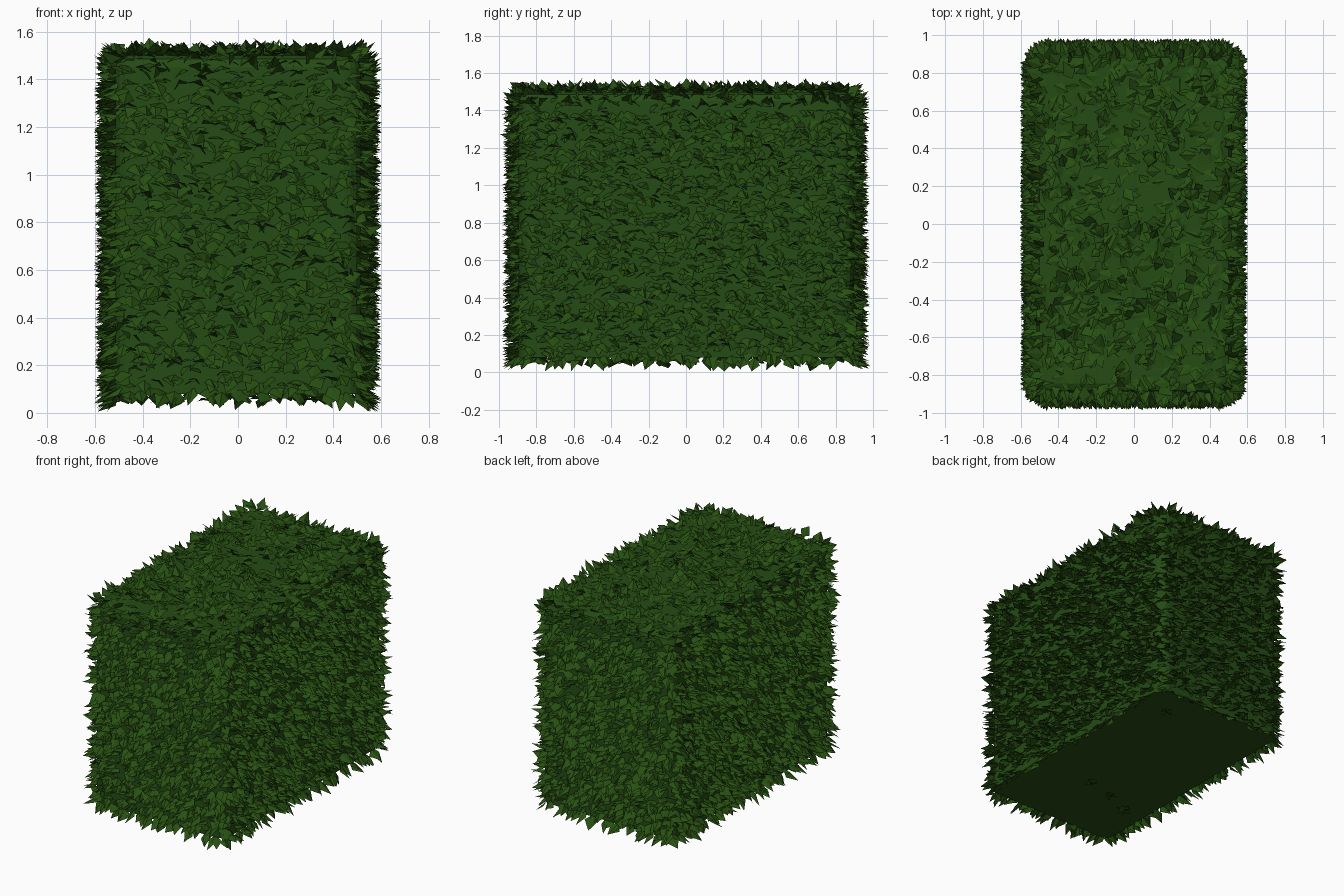
import bpy, bmesh, math, random
from mathutils import Vector

if "Cube" in bpy.data.objects:
    bpy.data.objects.remove(bpy.data.objects["Cube"])

random.seed(7)
U = random.uniform
HX, HY, Z0, Z1, R = 0.515, 0.895, 0.08, 1.5, 0.07
UP = Vector((0, 0, 1))


def material(name, color):
    m = bpy.data.materials.new(name)
    m.diffuse_color = (*color, 1)
    m.use_nodes = True
    m.node_tree.nodes["Principled BSDF"].inputs["Base Color"].default_value = m.diffuse_color
    return m


leaf_green = material("leaf green", (0.021, 0.080, 0.006))
core_green = material("deep green", (0.018, 0.070, 0.007))


def finish(bm, name, mat):
    me = bpy.data.meshes.new(name)
    bm.to_mesh(me)
    bm.free()
    me.materials.append(mat)
    ob = bpy.data.objects.new(name, me)
    bpy.context.collection.objects.link(ob)
    return ob


def outline(step):
    """Points and outward normals around the rounded rectangle plan."""
    out = []
    a, b = HX - R, HY - R
    corners = [(a, -b, -90), (a, b, 0), (-a, b, 90), (-a, -b, 180)]
    for i, (cx, cy, ang) in enumerate(corners):
        for k in range(5):
            t = math.radians(ang + 90 * k / 4)
            n = Vector((math.cos(t), math.sin(t), 0))
            out.append((Vector((cx, cy, 0)) + n * R, n))
        n = out[-1][1]
        nx, ny, _ = corners[(i + 1) % 4]
        start, end = out[-1][0], Vector((nx, ny, 0)) + n * R
        count = int((end - start).length / step)
        for k in range(1, count):
            out.append((start.lerp(end, k / count), n.copy()))
    return out


def leaf(bm, base, along, width, face):
    """Folded pointed leaf of two halves, whose upper side looks towards face."""
    side = along.cross(face).normalized()
    up = side.cross(along).normalized()
    mid = base + along * U(0.25, 0.45) - up * width * U(0.05, 0.3)
    pts = [base, mid + side * width / 2, base + along, mid - side * width / 2]
    for p in pts:
        p.z = max(p.z, 0.005)
    vs = [bm.verts.new(p) for p in pts]
    for tri in ((0, 1, 2), (0, 2, 3)):
        bm.faces.new([vs[i] for i in tri])


# Clipped solid core with rounded corners and a flat underside
bm = bmesh.new()
bmesh.ops.create_cube(bm, size=1)
for v in bm.verts:
    v.co = (v.co.x * 2 * HX, v.co.y * 2 * HY, Z0 if v.co.z < 0 else Z1)
upright = [e for e in bm.edges if abs(e.verts[0].co.z - e.verts[1].co.z) > 1]
bmesh.ops.bevel(bm, geom=upright, offset=R, segments=4, profile=0.5, affect='EDGES')
rim = [e for e in bm.edges if all(v.co.z > Z1 - 0.01 for v in e.verts)]
bmesh.ops.bevel(bm, geom=rim, offset=0.05, segments=2, profile=0.5, affect='EDGES')
finish(bm, "hedge_core", core_green)

# Rows of leaves around the sides
bm = bmesh.new()
rows = 30
for r in range(rows):
    z = Z0 + 0.02 + (Z1 - Z0 - 0.03) * r / (rows - 1)
    for p, n in outline(0.034):
        tangent = UP.cross(n)
        inset = 0.012 + max(0, z - Z1 + 0.05) * 0.6
        base = p - n * inset + tangent * U(-0.02, 0.02) + UP * (z + U(-0.02, 0.02))
        drop = U(-0.075, 0.02)
        if z > Z1 - 0.07:
            drop = U(-0.03, 0.06)
        elif z < Z0 + 0.06:
            drop = U(-0.085, -0.03)
        along = n * U(0.045, 0.102) + tangent * U(-0.045, 0.045) + UP * drop
        face = (UP * U(0.5, 1.1) + n * 0.5 + tangent * U(-0.5, 0.5)).normalized()
        leaf(bm, base, along, U(0.05, 0.085), face)
finish(bm, "side_leaves", leaf_green)

# Low leaves lying over the top, with a few standing up
bm = bmesh.new()
for i in range(1000):
    a = U(0, math.tau)
    out = Vector((math.cos(a), math.sin(a), 0))
    base = Vector((U(-HX, HX) * 0.92, U(-HY, HY) * 0.96, Z1 + U(-0.015, 0.012)))
    rise = U(0.0, 0.03) if random.random() < 0.8 else U(0.03, 0.065)
    along = out * U(0.05, 0.11) + UP * rise
    along.x = min(max(along.x, -0.58 - base.x), 0.58 - base.x)
    along.y = min(max(along.y, -0.97 - base.y), 0.97 - base.y)
    face = Vector((U(-0.25, 0.25), U(-0.25, 0.25), 1)).normalized()
    leaf(bm, base, along, U(0.05, 0.09), face)
finish(bm, "top_leaves", leaf_green)

# Small clumps hanging just below the underside
bm = bmesh.new()
for cx, cy in ((-0.32, -0.48), (-0.12, -0.40), (0.09, -0.34), (0.32, 0.72)):
    for i in range(7):
        a = U(0, math.tau)
        along = Vector((math.cos(a), math.sin(a), U(-0.2, 0.1))) * U(0.04, 0.07)
        leaf(bm, Vector((cx, cy, U(0.05, 0.065))), along, 0.04, -UP)
finish(bm, "underside_leaves", leaf_green)
